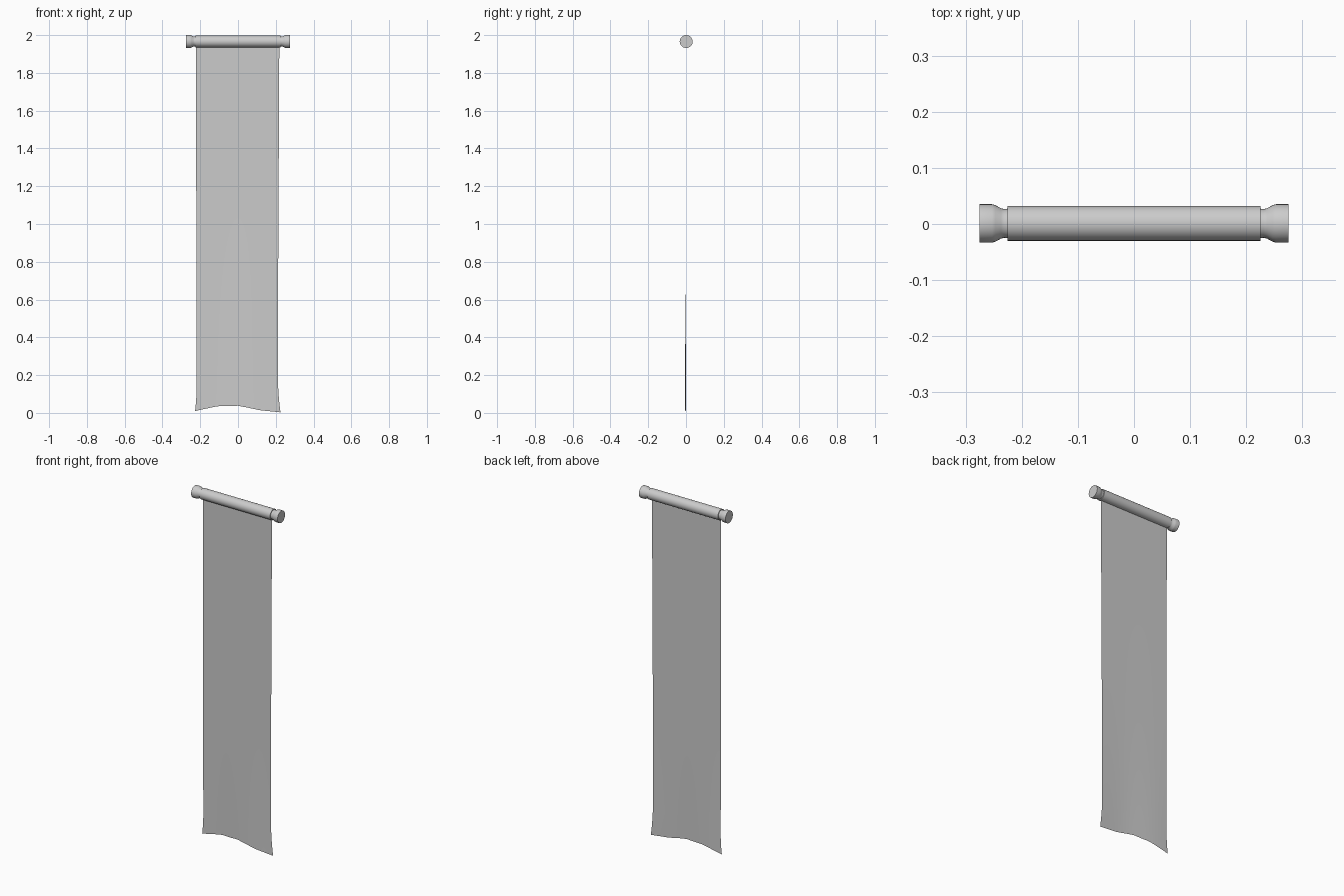
import bpy, bmesh, math

if "Cube" in bpy.data.objects:
    bpy.data.objects.remove(bpy.data.objects["Cube"])

ROD_Z, ROD_Y = 1.966, 0.001


def make_object(name, bm):
    mesh = bpy.data.meshes.new(name)
    bm.to_mesh(mesh)
    bm.free()
    ob = bpy.data.objects.new(name, mesh)
    bpy.context.collection.objects.link(ob)
    bpy.ops.object.select_all(action='DESELECT')
    bpy.context.view_layer.objects.active = ob
    ob.select_set(True)
    bpy.ops.object.shade_smooth_by_angle(angle=math.radians(40))
    return ob


def lathe_x(name, profile, sides=32):
    """Closed solid of revolution about the rod axis from (x, radius) points."""
    bm = bmesh.new()
    rings = []
    for x, r in profile:
        rings.append([bm.verts.new((x, ROD_Y + r * math.cos(2 * math.pi * i / sides),
                                    ROD_Z + r * math.sin(2 * math.pi * i / sides)))
                      for i in range(sides)])
    for a, b in zip(rings, rings[1:]):
        for i in range(sides):
            j = (i + 1) % sides
            bm.faces.new((a[i], a[j], b[j], b[i]))
    bm.faces.new(rings[0])
    bm.faces.new(rings[-1])
    bmesh.ops.recalc_face_normals(bm, faces=bm.faces)
    return make_object(name, bm)


def interp(points, t):
    """Piecewise linear lookup in sorted (t, value) points."""
    for (t0, v0), (t1, v1) in zip(points, points[1:]):
        if t <= t1:
            return v0 + (v1 - v0) * (t - t0) / (t1 - t0)
    return points[-1][1]


# Hanging rod
lathe_x("rod", [(-0.225, 0.031), (0.225, 0.031)])

# Flared end knobs on narrow necks
knob = [(0.22, 0.027), (0.231, 0.0255), (0.237, 0.027), (0.247, 0.0325),
        (0.253, 0.0343), (0.275, 0.0343)]
for side, sign in (("left", -1), ("right", 1)):
    lathe_x(side + "_knob", [(sign * x, r) for x, r in knob])

# Cloth: thin sheet with a wavy hem, flaring slightly at the bottom corners
left = [(0, -0.228), (0.06, -0.222), (0.12, -0.219), (0.3, -0.22), (2, -0.222)]
right = [(0, 0.225), (0.06, 0.218), (0.12, 0.213), (0.3, 0.211), (0.6, 0.212),
         (1.2, 0.215), (2, 0.219)]
hem = [(0, 0.01), (0.14, 0.024), (0.27, 0.036), (0.4, 0.036), (0.5, 0.038),
       (0.62, 0.028), (0.75, 0.015), (0.87, 0.009), (1, 0.003)]
COLS, ROWS = 24, 40
bm = bmesh.new()
grid = []
for r in range(ROWS + 1):
    v = (r / ROWS) ** 1.5
    row = []
    for c in range(COLS + 1):
        u = c / COLS
        z0 = interp(hem, u)
        z = z0 + (1.945 - z0) * v
        x0, x1 = interp(left, z), interp(right, z)
        y = -0.003 + 0.003 * (1 - v) ** 3 * math.sin(u * 2 * math.pi + 0.5)
        row.append(bm.verts.new((x0 + (x1 - x0) * u, y, z)))
    grid.append(row)
for a, b in zip(grid, grid[1:]):
    for c in range(COLS):
        bm.faces.new((a[c], a[c + 1], b[c + 1], b[c]))
make_object("cloth", bm)
